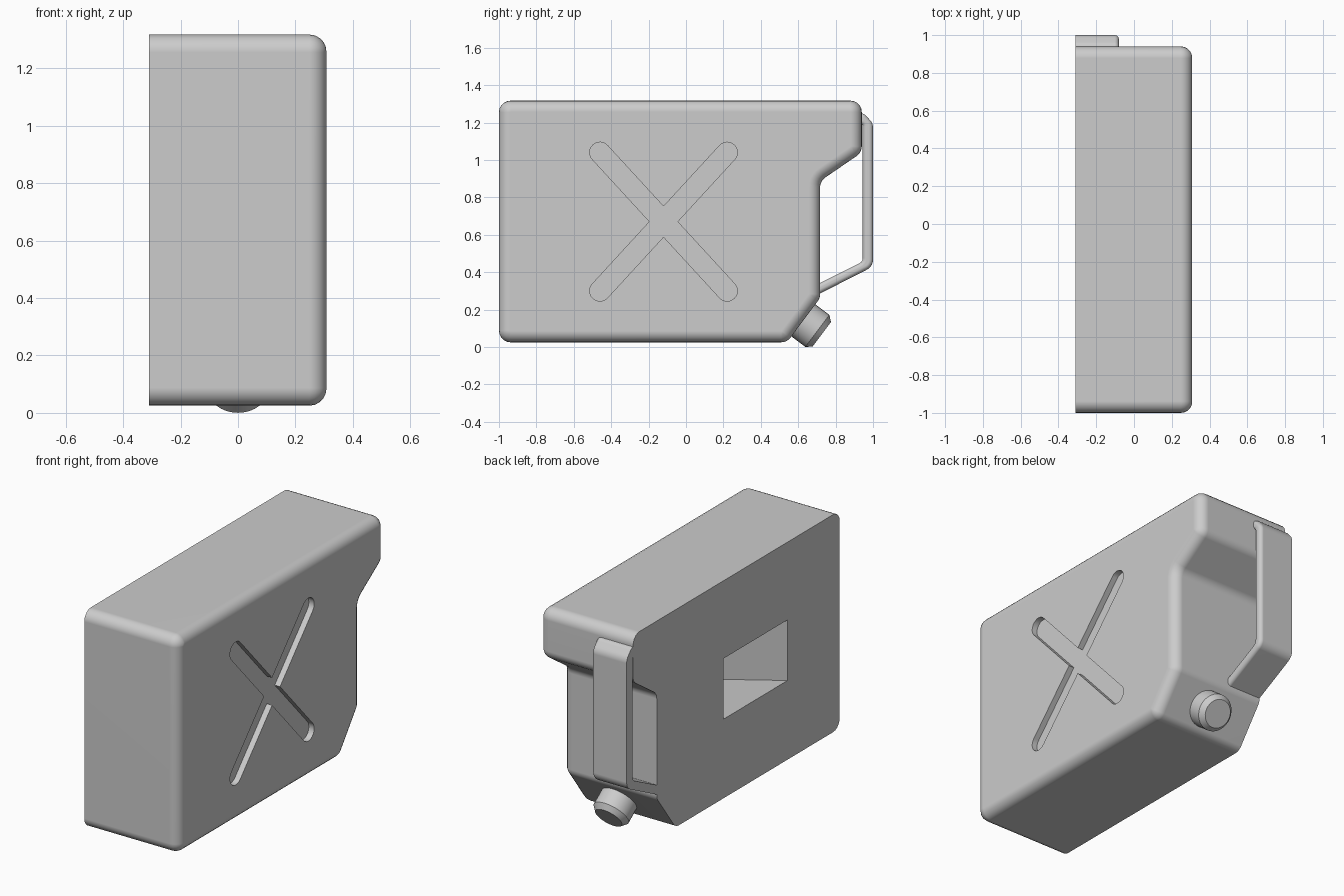
import bpy, bmesh, math
from mathutils import Vector, Matrix

if "Cube" in bpy.data.objects:
    bpy.data.objects.remove(bpy.data.objects["Cube"])

grey = bpy.data.materials.new("light_grey")
grey.diffuse_color = (0.604, 0.604, 0.604, 1)
grey.use_nodes = True
grey.node_tree.nodes["Principled BSDF"].inputs["Base Color"].default_value = grey.diffuse_color
BACK, SIDE = -0.31, 0.308          # flat cut side and outer side in x


def make_object(name, bm):
    bmesh.ops.remove_doubles(bm, verts=bm.verts, dist=1e-5)
    bmesh.ops.recalc_face_normals(bm, faces=bm.faces)
    mesh = bpy.data.meshes.new(name)
    bm.to_mesh(mesh)
    bm.free()
    mesh.materials.append(grey)
    obj = bpy.data.objects.new(name, mesh)
    bpy.context.collection.objects.link(obj)
    return obj


def loft(rings):
    """Skin equal-length closed rings of points and cap both ends."""
    bm = bmesh.new()
    loops = [[bm.verts.new(p) for p in ring] for ring in rings]
    n = len(loops[0])
    for a, b in zip(loops, loops[1:]):
        for i in range(n):
            j = (i + 1) % n
            bm.faces.new((a[i], a[j], b[j], b[i]))
    bm.faces.new(loops[0])
    bm.faces.new(loops[-1])
    return bm


def filleted(corners, inset, steps=5):
    """Counter-clockwise (y, z, radius) corners as an arc-rounded outline, moved inwards."""
    out = []
    for i, (y, z, r) in enumerate(corners):
        p = Vector((y, z))
        u = (p - Vector(corners[i - 1][:2])).normalized()
        w = (Vector(corners[(i + 1) % len(corners)][:2]) - p).normalized()
        n1, n2 = Vector((-u.y, u.x)), Vector((-w.y, w.x))
        s = 1 if u.x * w.y - u.y * w.x > 0 else -1      # convex or concave
        centre = p + s * r * (n1 + n2) / (1 + n1.dot(n2))
        turn = s * math.acos(max(-1, min(1, n1.dot(n2))))
        for k in range(steps + 1):
            n = Matrix.Rotation(turn * k / steps, 2) @ n1
            out.append(centre - s * n * (r - s * inset))
    return out


def rounded_slab(name, corners, x0, x1, rim, steps=5):
    """Slab with a rounded outline and a quarter-round rim at x1 only."""
    rings = [[(x0, p.x, p.y) for p in filleted(corners, 0)]]
    for k in range(steps + 1):
        a = math.pi / 2 * k / steps
        x = x1 - rim + rim * math.sin(a)
        rings.append([(x, p.x, p.y) for p in filleted(corners, rim * (1 - math.cos(a)))])
    return make_object(name, loft(rings))


def finish(obj):
    bpy.ops.object.select_all(action='DESELECT')
    obj.select_set(True)
    bpy.context.view_layer.objects.active = obj
    bpy.ops.object.shade_smooth_by_angle(angle=math.radians(30))
    mod = obj.modifiers.new("clean_shading", 'WEIGHTED_NORMAL')
    mod.keep_sharp = True


def cut(obj, cutter):
    mod = obj.modifiers.new("cut", 'BOOLEAN')
    mod.operation, mod.solver, mod.object = 'DIFFERENCE', 'EXACT', cutter
    bpy.context.view_layer.objects.active = obj
    bpy.ops.object.modifier_apply(modifier=mod.name)
    bpy.data.objects.remove(cutter, do_unlink=True)


# Can body: stepped outline, rounded everywhere but the flat cut side
R = 0.062
body = rounded_slab("can_body", [
    (-1, 0.025, R), (0.54, 0.025, R), (0.717, 0.262, R), (0.717, 0.887, R),
    (0.94, 1.04, R), (0.94, 1.317, R), (-1, 1.317, R)], BACK, SIDE, 0.06)

# Crossed grooves pressed into the outer side
cy, cz, r, depth = -0.12, 0.67, 0.055, 0.035
half, tilt = math.hypot(0.34, 0.37), math.atan2(0.37, 0.34)
for sign in (1, -1):
    outline = []
    for end in (1, -1):
        for i in range(13):
            a = -math.pi / 2 + math.pi * i / 12 + (0 if end == 1 else math.pi)
            p = Vector((end * half + r * math.cos(a), r * math.sin(a)))
            p.rotate(Matrix.Rotation(sign * tilt, 2))
            outline.append((cy + p.x, cz + p.y))
    cutter = loft([[(x, y, z) for y, z in outline] for x in (SIDE - depth, SIDE + 0.1)])
    cut(body, make_object("groove_cutter", cutter))

# Pocket in the flat side, with a floor that falls away inwards
pocket = [[(x, -0.51, 0.495 - drop), (x, 0.09, 0.495 - drop), (x, 0.09, 0.855), (x, -0.51, 0.855)]
          for x, drop in ((BACK - 0.1, -0.025), (0.12, 0.108))]
cut(body, make_object("pocket_cutter", loft(pocket)))
finish(body)

# Grip handle: bent strap with rounded bends and a rounded outer edge
handle = rounded_slab("handle", [
    (0.66, 0.257, 0.024), (1.0, 0.43, 0.06), (1.0, 1.195, 0.06), (0.955, 1.245, 0.04),
    (0.89, 1.262, 0.024), (0.89, 1.19, 0.024), (0.945, 1.19, 0.01), (0.945, 0.457, 0.03),
    (0.66, 0.314, 0.024)], BACK, -0.08, 0.022)
finish(handle)

# Screw cap on the slanted corner: drum, chamfer and end disc
turn = Vector((0, 0.80, -0.60)).to_track_quat('Z', 'Y').to_matrix()
base = Vector((0, 0.63, 0.14))
circle = [2 * math.pi * i / 32 for i in range(32)]
cap = loft([[base + turn @ Vector((rad * math.cos(a), rad * math.sin(a), h)) for a in circle]
            for rad, h in ((0.107, -0.03), (0.107, 0.09), (0.082, 0.12))])
finish(make_object("screw_cap", cap))
